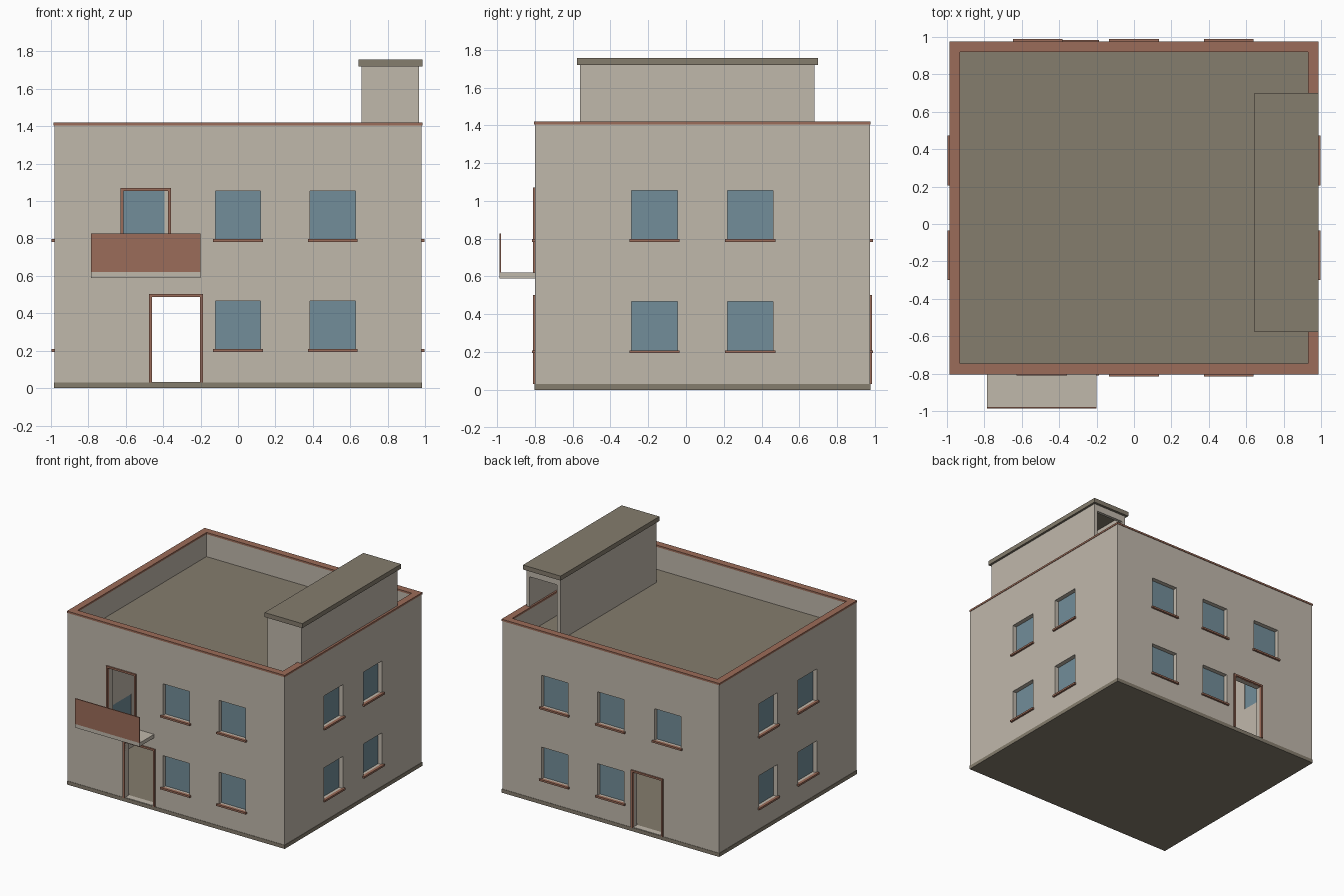
import bpy
import bmesh

cube = bpy.data.objects.get("Cube")
if cube:
    bpy.data.objects.remove(cube, do_unlink=True)


def material(name, rgb):
    m = bpy.data.materials.new(name)
    m.use_nodes = True
    m.diffuse_color = (*rgb, 1)
    m.node_tree.nodes["Principled BSDF"].inputs["Base Color"].default_value = (*rgb, 1)
    return m


PLASTER = material("beige plaster", (0.53, 0.48, 0.41))
CONCRETE = material("dark taupe concrete", (0.235, 0.205, 0.155))
BRICK = material("reddish brown trim", (0.33, 0.15, 0.10))
GLASS = material("blue grey glass", (0.17, 0.27, 0.32))


def add_box(bm, x0, x1, y0, y1, z0, z1):
    v = [bm.verts.new((x, y, z)) for z in (z0, z1)
         for x, y in ((x0, y0), (x1, y0), (x1, y1), (x0, y1))]
    bm.faces.new(v[3::-1])
    bm.faces.new(v[4:])
    for i in range(4):
        j = (i + 1) % 4
        bm.faces.new((v[i], v[j], v[j + 4], v[i + 4]))


def finish(bm, name, mat):
    bmesh.ops.recalc_face_normals(bm, faces=bm.faces)
    mesh = bpy.data.meshes.new(name)
    bm.to_mesh(mesh)
    bm.free()
    mesh.materials.append(mat)
    ob = bpy.data.objects.new(name, mesh)
    bpy.context.collection.objects.link(ob)
    return ob


def boxes(name, mat, *spans):
    bm = bmesh.new()
    for s in spans:
        add_box(bm, *s)
    return finish(bm, name, mat)


def ring(name, mat, x0, x1, y0, y1, z0, z1, t):
    """Hollow rectangular wall of thickness t, open above and below."""
    bm = bmesh.new()
    loops = []
    for d, z in ((0, z0), (0, z1), (t, z1), (t, z0)):
        loops.append([bm.verts.new(p) for p in (
            (x0 + d, y0 + d, z), (x1 - d, y0 + d, z),
            (x1 - d, y1 - d, z), (x0 + d, y1 - d, z))])
    for k in range(4):
        a, b = loops[k], loops[(k + 1) % 4]
        for i in range(4):
            j = (i + 1) % 4
            bm.faces.new((a[i], a[j], b[j], b[i]))
    return finish(bm, name, mat)


def cut(ob, cutter):
    cutter.hide_render = True
    mod = ob.modifiers.new("openings", "BOOLEAN")
    mod.operation = "DIFFERENCE"
    mod.solver = "EXACT"
    mod.object = cutter
    deps = bpy.context.evaluated_depsgraph_get()
    mesh = bpy.data.meshes.new_from_object(ob.evaluated_get(deps))
    ob.modifiers.clear()
    ob.data = mesh
    mesh.materials.clear()
    mesh.materials.append(PLASTER)
    bpy.data.objects.remove(cutter, do_unlink=True)


# Overall wall extents
X, Y0, Y1, T = 0.982, -0.80, 0.973, 0.05
FLOOR, ROOF, TOP = 0.03, 1.22, 1.405


def on_wall(side, u0, u1, d0, d1, z0, z1):
    """Box on a wall: u runs along it, d is the distance outward from its face."""
    if side == "front":
        return (u0, u1, Y0 - d1, Y0 - d0, z0, z1)
    if side == "back":
        return (u0, u1, Y1 + d0, Y1 + d1, z0, z1)
    if side == "right":
        return (-X - d1, -X - d0, u0, u1, z0, z1)
    return (X + d0, X + d1, u0, u1, z0, z1)


# Window centres by side and storey
LOW, HIGH, W, H = 0.205, 0.793, 0.242, 0.262
windows = []
for z in (LOW, HIGH):
    windows += [("front", u, z) for u in (0, 0.507)]
    windows += [("back", u, z) for u in (0, 0.507)]
    windows += [(s, u, z) for s in ("left", "right") for u in (-0.167, 0.34)]
windows.append(("back", -0.515, HIGH))

# Doors: side, centre, opening width, bottom, top
doors = [("front", -0.332, 0.258, FLOOR, 0.487),
         ("back", -0.332, 0.258, FLOOR, 0.487),
         ("front", -0.493, 0.24, 0.62, 1.055)]

# Outer walls with openings
walls = ring("outer_walls", PLASTER, -X, X, Y0, Y1, FLOOR, TOP, T)
holes = [on_wall(s, u - W / 2, u + W / 2, -0.1, 0.1, z, z + H) for s, u, z in windows]
holes += [on_wall(s, u - w / 2, u + w / 2, -0.1, 0.1, z0 + 0.004, z1)
          for s, u, w, z0, z1 in doors]
cut(walls, boxes("opening_cutter", PLASTER, *holes))

# Glass panes and sills
boxes("window_panes", GLASS,
      *[on_wall(s, u - W / 2, u + W / 2, -0.046, -0.036, z, z + H) for s, u, z in windows])
boxes("window_sills", BRICK,
      *[on_wall(s, u - 0.133, u + 0.133, -0.008, 0.016, z - 0.011, z + 0.004)
        for s, u, z in windows])

# Door frames
F = 0.015
parts = []
for s, u, w, z0, z1 in doors:
    a, b = u - w / 2, u + w / 2
    parts += [on_wall(s, a - F, a, -0.01, 0.011, z0, z1 + F),
              on_wall(s, b, b + F, -0.01, 0.011, z0, z1 + F),
              on_wall(s, a, b, -0.01, 0.011, z1, z1 + F)]
boxes("door_frames", BRICK, *parts)

# Base, roof deck and parapet coping
boxes("base_slab", CONCRETE, (-X - 0.003, X + 0.003, Y0 - 0.003, Y1 + 0.003, 0, FLOOR))
boxes("roof_deck", CONCRETE, (-X + T, X - T, Y0 + T, Y1 - T, ROOF - 0.03, ROOF))
ring("parapet_coping", BRICK, -X - 0.004, X + 0.004, Y0 - 0.004, Y1 + 0.004,
     TOP, 1.42, T + 0.007)

# Balcony
boxes("balcony_slab", PLASTER, (-0.785, -0.2, -0.987, Y0, 0.59, 0.62))
boxes("balcony_railing", BRICK, (-0.785, -0.2, -0.987, -0.979, 0.62, 0.828))

# Rooftop stair house, open at its back end
stair = ring("stair_house", PLASTER, 0.66, 0.968, -0.56, 0.68, ROOF, 1.72, 0.025)
cut(stair, boxes("stair_cutter", PLASTER, (0.69, 0.94, 0.6, 0.75, ROOF - 0.1, 1.665)))
boxes("stair_house_cap", CONCRETE, (0.645, 0.986, -0.577, 0.7, 1.72, 1.757))
